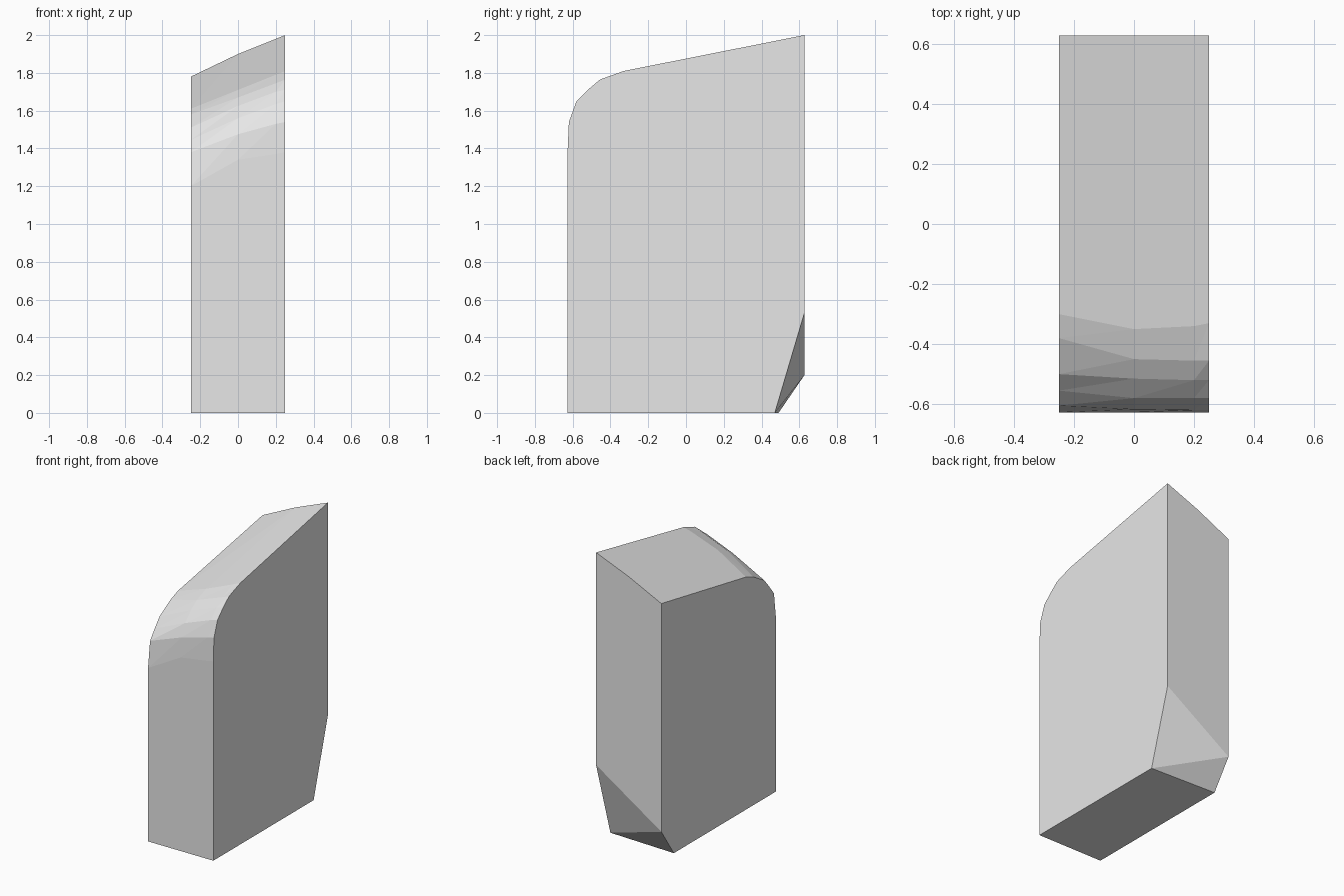
import bpy, bmesh

if "Cube" in bpy.data.objects:
    bpy.data.objects.remove(bpy.data.objects["Cube"])

# Upper contour (y, z) at each x station, running from front wall to back edge
B = 0.627
STATIONS = [
    (-0.25, [(-B, 1.20), (-0.605, 1.38), (-0.555, 1.445), (-0.50, 1.51),
             (-0.38, 1.58), (-0.30, 1.61), (B, 1.78)]),
    (0.00, [(-B, 1.34), (-0.617, 1.475), (-0.58, 1.56), (-0.515, 1.625),
            (-0.45, 1.67), (-0.35, 1.71), (B, 1.90)]),
    (0.20, [(-B, 1.37), (-0.62, 1.53), (-0.58, 1.635), (-0.52, 1.70),
            (-0.455, 1.745), (-0.34, 1.79), (B, 1.98)]),
    (0.25, [(-B, 1.38), (-0.62, 1.54), (-0.58, 1.65), (-0.52, 1.71),
            (-0.455, 1.765), (-0.33, 1.81), (B, 2.00)]),
]

bm = bmesh.new()
rows = [[bm.verts.new((x, y, z)) for y, z in pts] for x, pts in STATIONS]

# Curved top, lofted between stations with triangulated facets
for a, b in zip(rows, rows[1:]):
    for i in range(len(a) - 1):
        bm.faces.new((a[i], b[i], b[i + 1]))
        bm.faces.new((a[i], b[i + 1], a[i + 1]))

# Base corners and the skewed cut along the lower back edge
left, right = rows[0], rows[-1]
fl, fr = (bm.verts.new((x, -B, 0)) for x in (-0.25, 0.25))
cl, cr = bm.verts.new((-0.25, 0.49, 0)), bm.verts.new((0.25, 0.47, 0))
bl, br = bm.verts.new((-0.25, B, 0.20)), bm.verts.new((0.25, B, 0.53))
bm.faces.new((cr, bl, br))
bm.faces.new((cr, cl, bl))

# Flat bottom, front, back and side walls
bm.faces.new((fl, cl, cr, fr))
bm.faces.new([fl, fr] + [r[0] for r in reversed(rows)])
bm.faces.new([br, bl] + [r[-1] for r in rows])
bm.faces.new([fl] + left + [bl, cl])
bm.faces.new([fr] + right + [br, cr])
bmesh.ops.recalc_face_normals(bm, faces=bm.faces)

mesh = bpy.data.meshes.new("slab")
bm.to_mesh(mesh)
bm.free()
slab = bpy.data.objects.new("slab", mesh)
bpy.context.collection.objects.link(slab)

# Plain grey surface
grey = bpy.data.materials.new("light grey")
grey.diffuse_color = (0.8, 0.8, 0.8, 1)
grey.use_nodes = True
grey.node_tree.nodes["Principled BSDF"].inputs["Base Color"].default_value = grey.diffuse_color
mesh.materials.append(grey)
